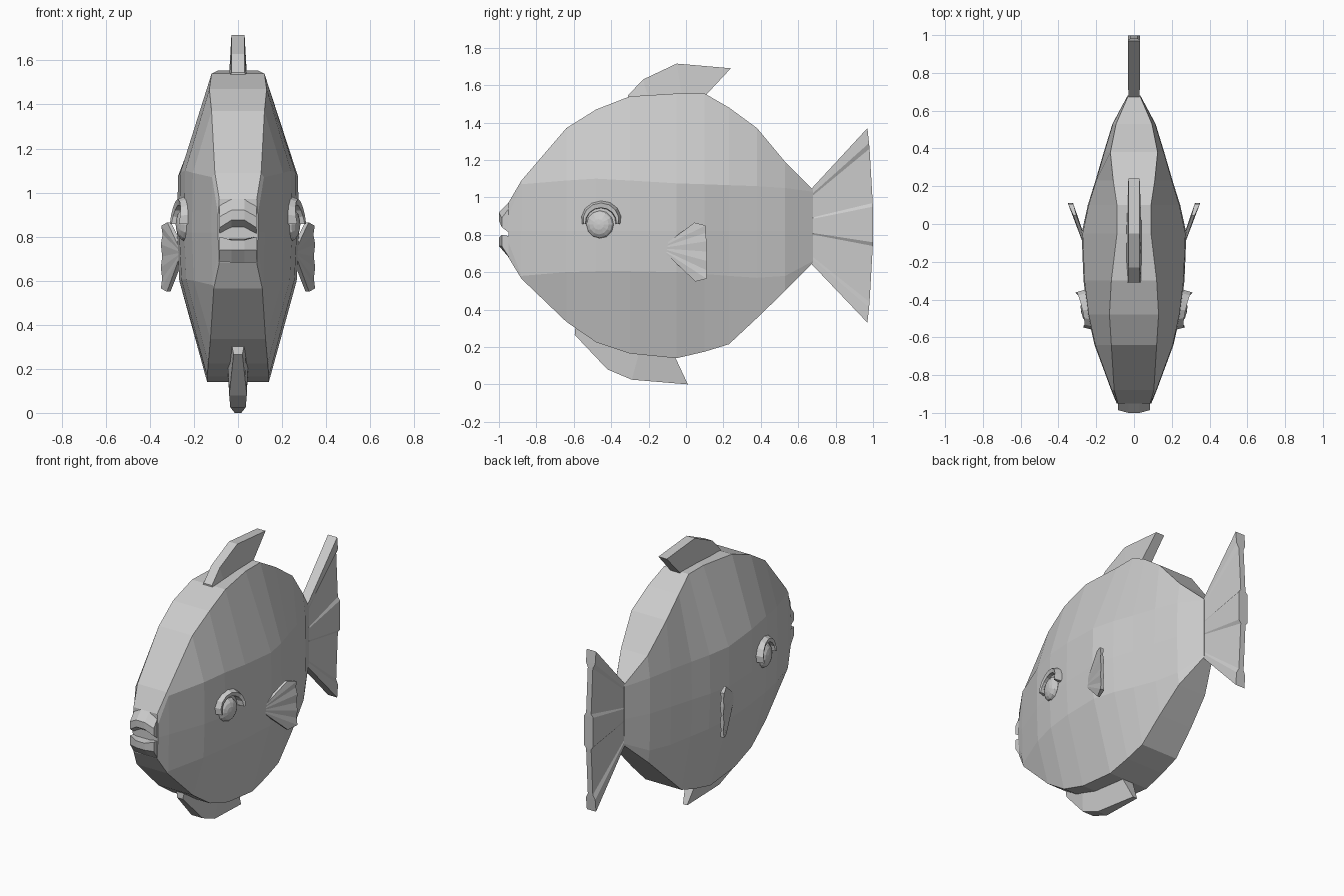
import bpy, bmesh, math
from mathutils import Matrix

if "Cube" in bpy.data.objects:
    bpy.data.objects.remove(bpy.data.objects["Cube"])


def loft(name, rings, mirror=False):
    """Skin a list of closed rings of 3D points, capping both ends."""
    bm = bmesh.new()
    rows = [[bm.verts.new(p) for p in ring] for ring in rings]
    n = len(rows[0])
    for a, b in zip(rows, rows[1:]):
        for i in range(n):
            j = (i + 1) % n
            bm.faces.new((a[i], a[j], b[j], b[i]))
    bm.faces.new(rows[0][::-1])
    bm.faces.new(rows[-1])
    bmesh.ops.recalc_face_normals(bm, faces=bm.faces)
    return finish(name, bm, mirror)


def finish(name, bm, mirror=False):
    mesh = bpy.data.meshes.new(name)
    bm.to_mesh(mesh)
    bm.free()
    ob = bpy.data.objects.new(name, mesh)
    bpy.context.collection.objects.link(ob)
    if mirror:
        ob.modifiers.new("mirror", 'MIRROR')
    return ob


def blade(name, base, edge):
    """Fin from paired base and edge points, each (y, z, half thickness)."""
    loft(name, [[(-b[2], b[0], b[1]), (b[2], b[0], b[1]),
                 (e[2], e[0], e[1]), (-e[2], e[0], e[1])]
                for b, e in zip(base, edge)])


def fan(name, rays, root_t, place, mirror=False):
    """Ribbed fan: rays are (root y, root z, tip y, tip z, half thickness)."""
    loft(name, [[place(-root_t, ry, rz), place(root_t, ry, rz),
                 place(t, ty, tz), place(-t, ty, tz)]
                for ry, rz, ty, tz, t in rays], mirror)


# Body: y, top, upper ridge, lower ridge, bottom, half widths (top, middle, bottom)
stations = [
    (-0.95, 0.97, 0.90, 0.76, 0.68, .085, .09, .085),
    (-0.88, 1.09, 1.07, 0.58, .565, .105, .118, .11),
    (-0.64, 1.37, 1.09, 0.60, .335, .12, .205, .125),
    (-0.48, 1.47, 1.10, .605, .225, .13, .24, .135),
    (-0.30, 1.54, 1.09, .605, .165, .12, .262, .14),
    (-0.05, 1.555, 1.075, .60, .14, .09, .272, .14),
    (0.10, 1.555, 1.07, .59, .175, .09, .24, .135),
    (0.23, 1.48, 1.065, .58, .215, .11, .20, .13),
    (0.38, 1.37, 1.06, .57, .355, .125, .157, .12),
    (0.53, 1.19, 1.05, .58, .50, .095, .112, .10),
    (0.68, 1.04, 1.03, .66, .65, .03, .033, .03),
]
rings = []
for y, zt, zu, zl, zb, wt, wm, wb in stations:
    half = [(wt, zt), (wm, zu), (wm * 1.02, .82), (wm * .98, zl), (wb, zb)]
    rings.append([(x, y, z) for x, z in half] + [(-x, y, z) for x, z in half[::-1]])
loft("body", rings)

# Lips: middle and corner profiles in (y, z)
lips = {
    "upper_lip": ([(-.94, .98), (-1, .92), (-1, .875), (-.93, .83)],
                  [(-.94, .95), (-.985, .89), (-.985, .84), (-.93, .80)]),
    "lower_lip": ([(-.93, .79), (-1, .785), (-1, .74), (-.94, .67)],
                  [(-.93, .79), (-.985, .80), (-.985, .74), (-.94, .67)]),
}
for name, (mid, corner) in lips.items():
    loft(name, [[(x, y, z) for y, z in prof] for x, prof in
                ((-.085, corner), (-.03, mid), (.03, mid), (.085, corner))])

# Tail fin with thick edge and middle ribs
tail = []
for z, t in [(1.37, .033), (1.29, .033), (1.26, .018), (.97, .018), (.95, .033),
             (.76, .033), (.74, .018), (.44, .018), (.41, .033), (.33, .033)]:
    tail.append((.665, .65 + .375 * (z - .33), 1 - .03 * ((z - .85) / .52) ** 2, z, t))
fan("tail_fin", tail, .03, lambda x, y, z: (x, y, z))

# Back fin and belly fin
blade("back_fin",
      [(-.31, 1.52, .04), (-.20, 1.53, .04), (-.02, 1.54, .04), (.10, 1.54, .035)],
      [(-.31, 1.545, .03), (-.23, 1.63, .03), (-.05, 1.715, .03), (.24, 1.69, .03)])
blade("belly_fin",
      [(-.59, .32, .03), (-.42, .21, .045), (-.25, .17, .045), (-.06, .15, .04)],
      [(-.595, .265, .02), (-.42, .08, .04), (-.29, .025, .035), (.01, 0, .015)])

# Side fins, sweeping outward to the rear
tips = [(.045, .865), (.105, .85), (.105, .81), (.11, .765), (.11, .71),
        (.11, .66), (.11, .61), (.11, .565), (.05, .55)]
side = [(-.11, .75 - .006 * i, y, z, .014 if i % 2 else .008)
        for i, (y, z) in enumerate(tips)]
fan("side_fin", side, .01, lambda x, y, z: (.257 + (y + .11) * .36 + x, y, z), True)

# Eyeball: flattened sphere set into the head
bm = bmesh.new()
bmesh.ops.create_uvsphere(bm, u_segments=12, v_segments=8, radius=.075, matrix=(
    Matrix.Translation((.243, -.46, .855)) @ Matrix.Rotation(math.radians(-12), 4, 'Z')
    @ Matrix.Diagonal((.5, 1, 1, 1)) @ Matrix.Rotation(math.pi / 2, 4, 'Y')))
finish("eye", bm, True)

# Eyelid: arch over the eye with a pointed rear corner
lid = []
for i in range(9):
    a = math.radians(-5 + 190 * i / 8)
    thick = .042 * math.sin(math.pi * (i + 1.2) / 10.4)
    ring = []
    for r, out in ((.075, -.03), (.08, .02), (.08 + thick * .6, .025), (.085 + thick, -.03)):
        y = -.455 + r * 1.04 * math.cos(a)
        ring.append((.262 + (y + .46) * .22 + out - .015 * math.sin(a), y, .865 + r * math.sin(a)))
    lid.append(ring)
loft("eyelid", lid, True)
